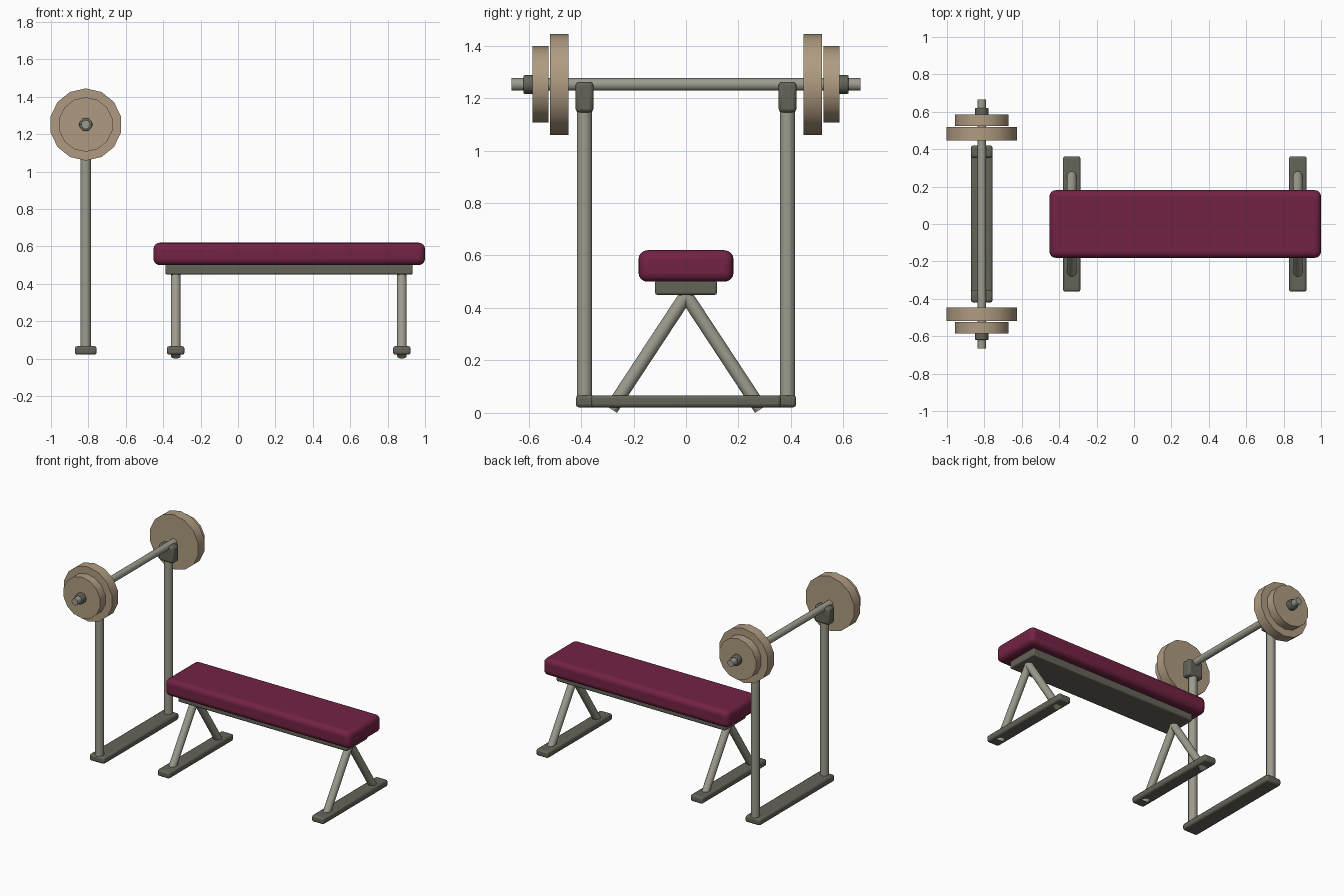
import bpy
import math
from mathutils import Vector

if "Cube" in bpy.data.objects:
    bpy.data.objects.remove(bpy.data.objects["Cube"], do_unlink=True)


def material(name, rgb):
    mat = bpy.data.materials.new(name)
    mat.use_nodes = True
    mat.diffuse_color = (*rgb, 1)
    mat.node_tree.nodes["Principled BSDF"].inputs["Base Color"].default_value = (*rgb, 1)
    return mat


maroon = material("maroon_vinyl", (0.17, 0.016, 0.058))
steel = material("light_steel", (0.34, 0.33, 0.27))
dark = material("dark_steel", (0.13, 0.125, 0.098))
tan = material("tan_plate", (0.43, 0.33, 0.22))


def finish(obj, name, mat, bevel=0, segments=2):
    obj.name = name
    obj.data.materials.append(mat)
    if bevel:
        mod = obj.modifiers.new("soft_edges", "BEVEL")
        mod.width = bevel
        mod.segments = segments
        mod.limit_method = "ANGLE"
        mod.angle_limit = math.radians(50)
    bpy.ops.object.shade_smooth_by_angle(angle=math.radians(46))
    return obj


def box(name, low, high, mat, bevel, segments=2):
    low, high = Vector(low), Vector(high)
    bpy.ops.mesh.primitive_cube_add(size=1, location=(low + high) / 2)
    obj = bpy.context.object
    obj.scale = high - low
    bpy.ops.object.transform_apply(location=False, rotation=False, scale=True)
    return finish(obj, name, mat, bevel, segments)


def tube(name, start, end, radius, mat, sides=16, bevel=0):
    start, end = Vector(start), Vector(end)
    axis = end - start
    bpy.ops.mesh.primitive_cylinder_add(vertices=sides, radius=radius,
                                        depth=axis.length, location=(start + end) / 2)
    obj = bpy.context.object
    obj.rotation_euler = axis.to_track_quat("Z", "Y").to_euler()
    return finish(obj, name, mat, bevel)


# Bench: cushion and the frame beneath it
box("bench_pad", (-0.452, -0.181, 0.5), (1.0, 0.181, 0.62), maroon, 0.034, 4)
box("bench_frame", (-0.388, -0.118, 0.45), (0.934, 0.118, 0.505), dark, 0.008)

# Bench supports: a splayed pair of legs on each foot bar
for end, x in (("head", -0.333), ("foot", 0.876)):
    box(end + "_floor_bar", (x - 0.047, -0.362, 0.021), (x + 0.047, 0.362, 0.067), dark, 0.012)
    for side, s in (("front", -1), ("back", 1)):
        tube(f"{end}_{side}_leg", (x, s * 0.285, 0.0145), (x, -s * 0.008, 0.46), 0.026, steel)

# Rack: floor bar, two uprights with rests, and the barbell
rx, bar_z = -0.814, 1.252
box("rack_floor_bar", (rx - 0.058, -0.42, 0.021), (rx + 0.058, 0.42, 0.067), dark, 0.012)
tube("barbell_bar", (rx, -0.665, bar_z), (rx, 0.665, bar_z), 0.024, steel)

for side, s in (("front", -1), ("back", 1)):
    y = s * 0.387
    tube(side + "_upright", (rx, y, 0.04), (rx, y, 1.2), 0.029, steel)
    box(side + "_bar_rest", (rx - 0.058, y - 0.034, 1.145),
        (rx + 0.058, y + 0.034, 1.262), dark, 0.014)
    # Weight plates and locking collar
    for name, inner, outer, radius in (("large", 0.447, 0.518, 0.193),
                                       ("small", 0.525, 0.585, 0.146)):
        tube(f"{side}_{name}_plate", (rx, s * inner, bar_z), (rx, s * outer, bar_z),
             radius, tan, 14)
    tube(side + "_collar", (rx, s * 0.58, bar_z), (rx, s * 0.62, bar_z), 0.036, dark, 12, 0.006)
